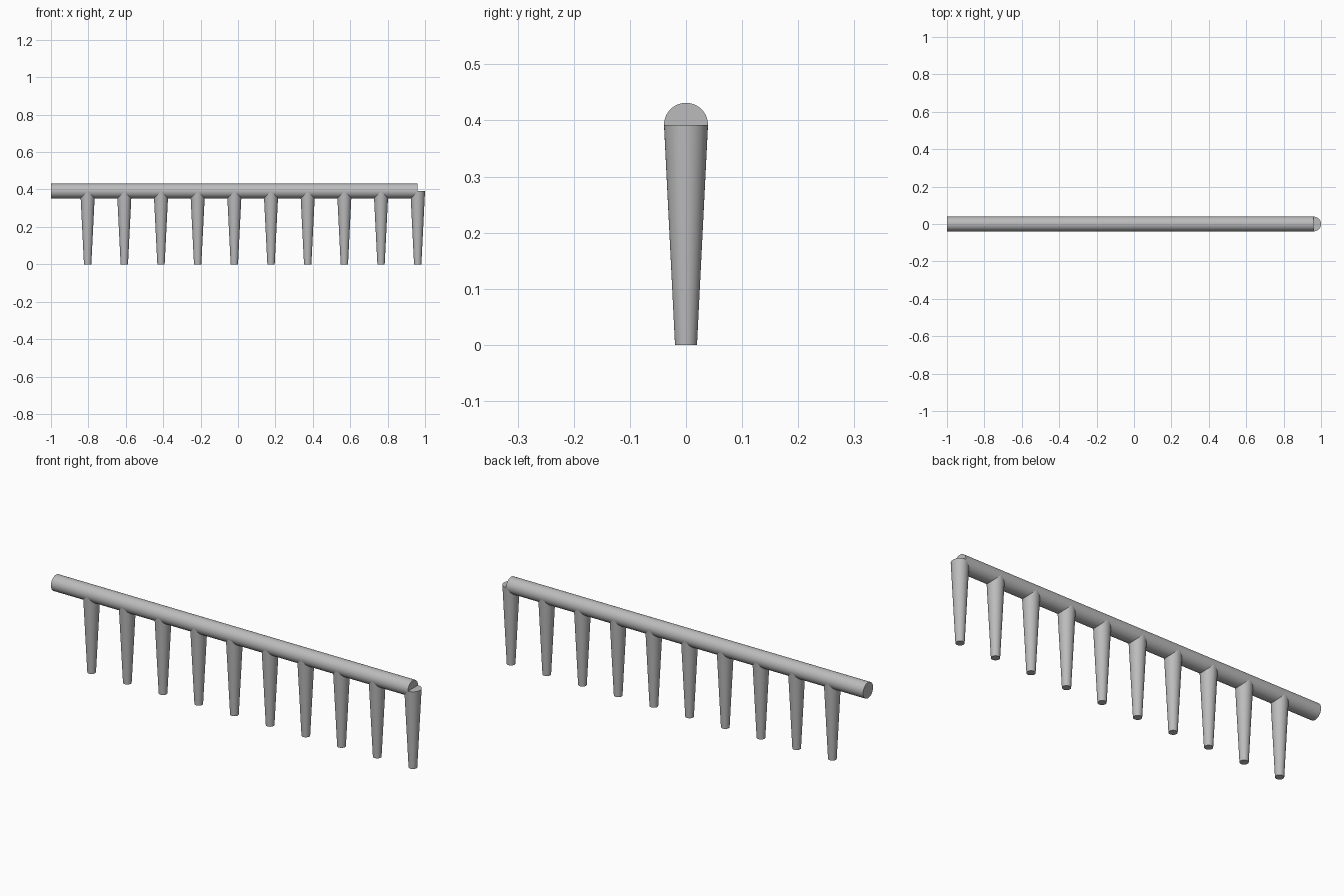
import bpy
import math

cube = bpy.data.objects.get("Cube")
if cube:
    bpy.data.objects.remove(cube, do_unlink=True)

COUNT = 10
RADIUS = 2 / 51               # rail radius
SPACING = 5 * RADIUS          # distance between teeth
HEIGHT = 10 * RADIUS          # rail axis height
RAIL_END = 1 - RADIUS

grey = bpy.data.materials.new("plain grey")
grey.use_nodes = True
colour = (0.5, 0.5, 0.5, 1)
grey.diffuse_color = colour
grey.node_tree.nodes["Principled BSDF"].inputs["Base Color"].default_value = colour


def rod(name, bottom, top, length, location, rotation=(0, 0, 0)):
    """Smooth round rod, tapered from bottom to top."""
    bpy.ops.mesh.primitive_cone_add(vertices=64, radius1=bottom, radius2=top,
                                    depth=length, location=location, rotation=rotation)
    obj = bpy.context.object
    obj.name = name
    obj.data.materials.append(grey)
    bpy.ops.object.shade_smooth_by_angle(angle=math.radians(30))
    return obj


# Straight rail along x, ending over the centre of the last tooth
rod("rail", RADIUS, RADIUS, RAIL_END + 1, ((RAIL_END - 1) / 2, 0, HEIGHT),
    (0, math.pi / 2, 0))

# Row of tapered teeth, each reaching up to the rail axis
for i in range(COUNT):
    rod(f"tooth_{i + 1}", RADIUS / 2, RADIUS, HEIGHT,
        (RAIL_END - i * SPACING, 0, HEIGHT / 2))
